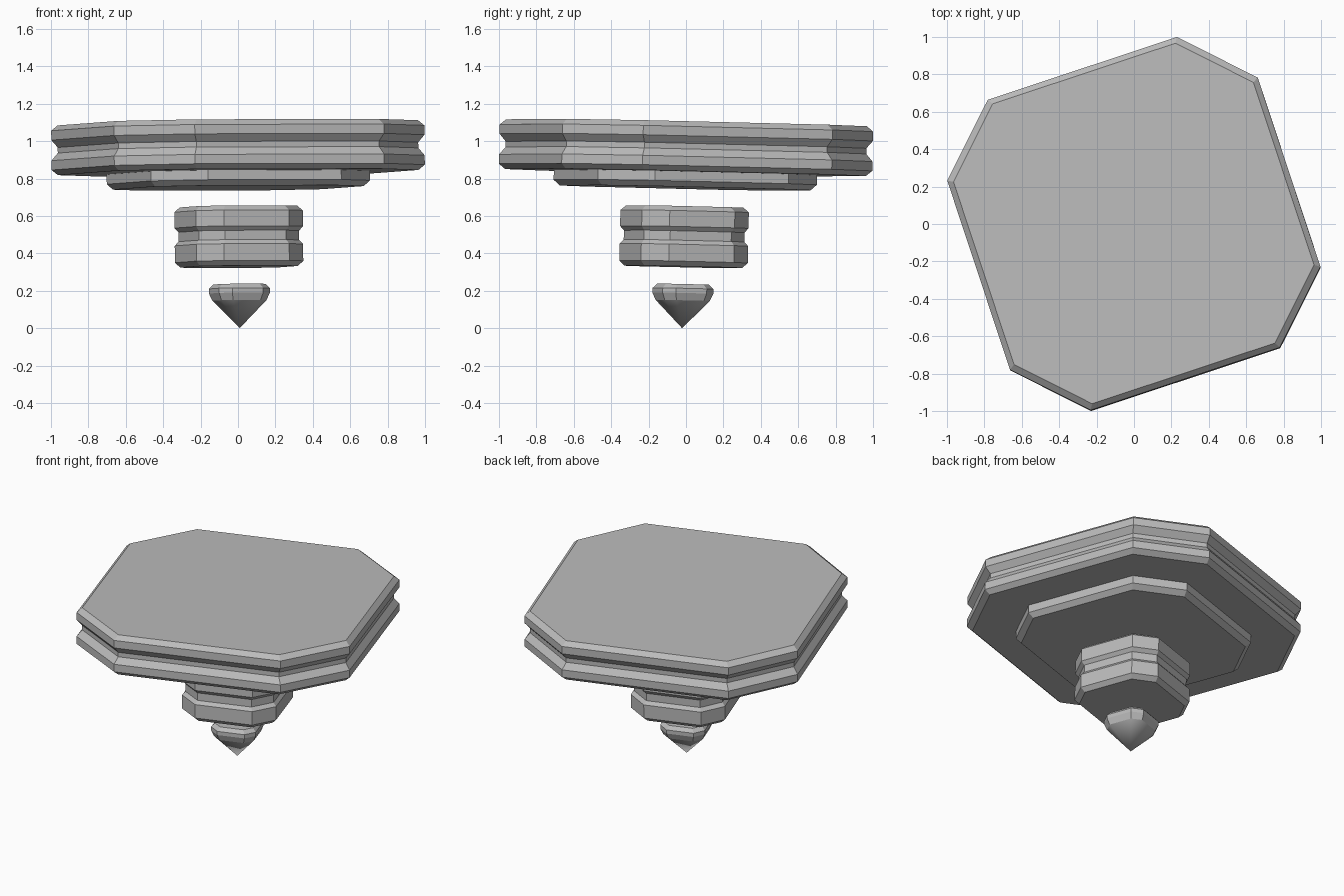
import bpy, bmesh, math
from mathutils import Matrix, Vector

cube = bpy.data.objects.get("Cube")
if cube:
    bpy.data.objects.remove(cube, do_unlink=True)

stone = bpy.data.materials.new("grey_stone")
stone.use_nodes = True
GREY = (0.5, 0.5, 0.5, 1)
stone.diffuse_color = GREY
stone.node_tree.nodes["Principled BSDF"].inputs["Base Color"].default_value = GREY

# Square with cut corners, turned about the vertical axis
OUTLINE = [Vector((math.cos(a + q * math.pi / 2), math.sin(a + q * math.pi / 2))) * 1.024
           for q in range(4) for a in (math.radians(49.7), math.radians(77))]

# The whole stack leans slightly about the middle of the top slab
axis = Vector((-0.0095, 0.0215, 1)).normalized()
lean = Vector((0, 0, 1)).rotation_difference(axis).to_matrix().to_4x4()
pivot = Matrix.Translation((0, 0, 0.965))
TILT = pivot @ lean @ pivot.inverted()


def tier(name, profile, smooth_below=None):
    """Stack scaled outlines, given as (radius, height) from top to bottom."""
    bm = bmesh.new()
    rings = []
    for r, z in profile:
        if r == 0:
            rings.append([bm.verts.new((0, 0, z))] * len(OUTLINE))
        else:
            rings.append([bm.verts.new((p.x * r, p.y * r, z)) for p in OUTLINE])
    n = len(OUTLINE)
    bm.faces.new(rings[0])
    for up, low in zip(rings, rings[1:]):
        for i in range(n):
            j = (i + 1) % n
            corners = [up[i], low[i], low[j], up[j]]
            face = bm.faces.new(list(dict.fromkeys(corners)))
            if smooth_below and face.calc_center_median().z < smooth_below:
                face.smooth = True
    if profile[-1][0] > 0:
        bm.faces.new(rings[-1][::-1])
    # Keep the rim above a smooth point crisp
    for e in bm.edges:
        e.smooth = len({f.smooth for f in e.link_faces}) == 1
    bmesh.ops.recalc_face_normals(bm, faces=bm.faces)
    bm.transform(TILT)
    mesh = bpy.data.meshes.new(name)
    bm.to_mesh(mesh)
    bm.free()
    mesh.materials.append(stone)
    obj = bpy.data.objects.new(name, mesh)
    bpy.context.collection.objects.link(obj)
    return obj


# Broad grooved platform
tier("top_slab", [(0.966, 1.098), (1, 1.07), (1, 1.02), (0.966, 0.98),
                  (0.966, 0.95), (1, 0.91), (1, 0.86), (0.966, 0.832)])
# Thinner slab under it
tier("under_slab", [(0.705, 0.835), (0.705, 0.78), (0.672, 0.75)])
# Floating grooved block
tier("middle_block", [(0.315, 0.65), (0.344, 0.625), (0.344, 0.54), (0.323, 0.517),
                      (0.323, 0.467), (0.344, 0.445), (0.344, 0.355), (0.315, 0.328)])
# Floating pointed tip
tier("bottom_point", [(0.14, 0.235), (0.163, 0.212), (0.163, 0.187),
                      (0.145, 0.148), (0, 0)], smooth_below=0.14)
